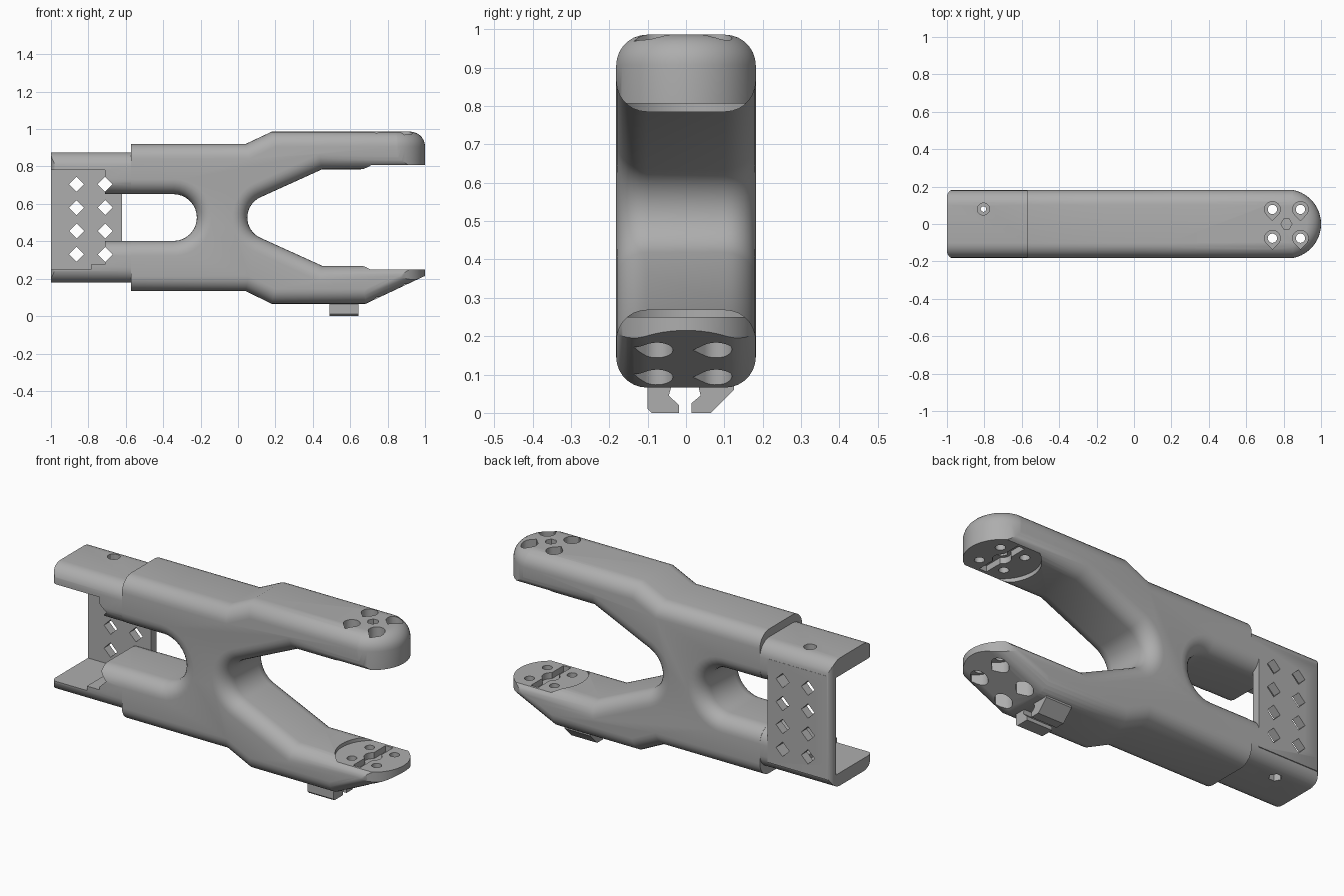
import bpy, bmesh
from math import cos, sin, radians

cube = bpy.data.objects.get("Cube")
if cube:
    bpy.data.objects.remove(cube, do_unlink=True)

grey = bpy.data.materials.new("plain grey")
grey.use_nodes = True
grey.diffuse_color = (0.42, 0.42, 0.42, 1)
grey.node_tree.nodes["Principled BSDF"].inputs["Base Color"].default_value = grey.diffuse_color

HALF = 0.182    # half of the depth
ROUND = 0.08    # edge rounding
MID = 0.527     # height of the mouth and slot centre line


def arc(cx, cy, r, start, end, n=16):
    angles = [radians(start + (end - start) * i / n) for i in range(n + 1)]
    return [(cx + r * cos(a), cy + r * sin(a)) for a in angles]


def prism(name, pts, axis, lo, hi, rounding=0):
    """Extrude a 2D outline along y or z, optionally rounding both rims."""
    bm = bmesh.new()
    k = 1 if axis == "y" else 2
    place = (lambda p: (p[0], lo, p[1])) if axis == "y" else (lambda p: (p[0], p[1], lo))
    face = bm.faces.new([bm.verts.new(place(p)) for p in pts])
    ext = bmesh.ops.extrude_face_region(bm, geom=[face])
    for v in ext["geom"]:
        if isinstance(v, bmesh.types.BMVert):
            v.co[k] = hi
    bmesh.ops.recalc_face_normals(bm, faces=bm.faces)
    if rounding:
        rim = [e for e in bm.edges if abs(e.verts[0].co[k] - e.verts[1].co[k]) < 1e-5]
        bmesh.ops.bevel(bm, geom=rim, offset=rounding, segments=7, profile=0.5,
                        affect="EDGES", clamp_overlap=False)
    mesh = bpy.data.meshes.new(name)
    bm.to_mesh(mesh)
    bm.free()
    mesh.materials.append(grey)
    ob = bpy.data.objects.new(name, mesh)
    bpy.context.collection.objects.link(ob)
    return ob


def box(name, x0, x1, z0, z1, y0=-0.5, y1=0.5):
    return prism(name, [(x0, z0), (x1, z0), (x1, z1), (x0, z1)], "y", y0, y1)


def disc(name, x, y, r, z0, z1, n=32):
    return prism(name, arc(x, y, r, 0, 360 - 360 / n, n - 1), "z", z0, z1)


def teardrop(name, x, y, r, z0, z1):
    tip = [(x, y - r * 1.42)]
    return prism(name, arc(x, y, r, -45, 225, 20) + tip, "z", z0, z1)


def combine(target, tool, operation):
    mod = target.modifiers.new("combine", "BOOLEAN")
    mod.operation, mod.solver, mod.object = operation, "EXACT", tool
    bpy.context.view_layer.update()
    graph = bpy.context.evaluated_depsgraph_get()
    mesh = bpy.data.meshes.new_from_object(target.evaluated_get(graph))
    target.modifiers.clear()
    target.data = mesh
    bpy.data.objects.remove(tool, do_unlink=True)


def cut(tool):
    combine(arm, tool, "DIFFERENCE")


# Forked body with a round-ended slot behind and a flared mouth in front
outline = [(-0.8, 0.92), (0.04, 0.92), (0.18, 0.986), (1.2, 0.986), (1.2, 0.785), (0.45, 0.785)]
outline += arc(0.169, MID, 0.119, 114.4, 245.6)
outline += [(0.45, 0.269), (1.2, 0.269), (1.2, 0.066), (0.18, 0.066), (0.04, 0.134),
            (-0.8, 0.134), (-0.8, 0.402)]
outline += arc(-0.345, MID, 0.125, -90, 90)
outline += [(-0.8, 0.652)]
arm = prism("forked_arm", outline, "y", -HALF, HALF, ROUND)
cut(box("sleeve_step", -1.5, -0.573, -0.5, 1.5))

# Slimmer rails of the rear sleeve
for z0, z1 in ((0.653, 0.876), (0.18, 0.401)):
    rail = prism("rail", [(-1.2, z0), (-0.4, z0), (-0.4, z1), (-1.2, z1)], "y",
                 0.001 - HALF, HALF - 0.001, ROUND)
    combine(arm, rail, "UNION")
cut(box("upper_pocket", -1.5, -0.71, 0.4, 0.78))
cut(box("lower_pocket", -1.5, -0.71, 0.275, 0.5))
cut(box("lower_ledge", -1.5, -0.785, 0.25, 0.5))

# Back wall with rows of diamond holes
combine(arm, box("back_wall", -1.2, -0.62, 0.235, 0.8, 0.135, HALF - 0.0005), "UNION")
for x in (-0.863, -0.71):
    for row in range(4):
        z = 0.33 + 0.125 * row
        cut(prism("diamond", arc(x, z, 0.04, 0, 270, 3), "y", -0.5, 0.5))

# Sloping underside of the lower jaw
keep = [(-1.4, -0.3), (-0.097, -0.3), (1.2, 0.309), (1.2, 1.4), (-1.4, 1.4)]
combine(arm, prism("slope", keep, "y", -HALF - 0.001, HALF + 0.001, ROUND), "INTERSECT")

# Rounded plan: half circle at the jaws, small corners at the rear
r = HALF + 0.003
plan = arc(1 - r, 0, r, -90, 90, 28)
plan += arc(-0.96, r - 0.04, 0.04, 90, 180, 5) + arc(-0.96, 0.04 - r, 0.04, 180, 270, 5)
combine(arm, prism("plan", plan, "z", -0.4, 0.9865, ROUND), "INTERSECT")

# Round pads with a keyed slot on the facing sides of the jaws
PAD = 0.815
for z0, z1, s0, s1 in ((0.7, 0.807, 0.7, 0.84), (0.25, 0.36, 0.217, 0.36)):
    cut(disc("pad", PAD, 0, 0.188, z0, z1, 48))
    cut(prism("slot", [(PAD - 0.022, -0.14), (PAD + 0.022, -0.14), (PAD + 0.022, 0.14),
                       (PAD - 0.022, 0.14)], "z", s0, s1))
    cut(disc("slot_centre", PAD, 0, 0.045, s0, s1))

# Bolt holes with teardrop counterbores through both jaws
for x in (0.74, 0.89):
    for y in (-0.076, 0.078):
        cut(disc("bolt", x, y, 0.025, -0.2, 1.2, 16))
        cut(teardrop("upper_bore", x, y, 0.042, 0.87, 1.2))
        cut(teardrop("lower_bore", x, y, 0.042, -0.2, 0.205))
cut(disc("centre_hole", PAD, 0, 0.03, 0.7, 1.2, 6))

# Small screw hole in the sleeve
cut(disc("screw", -0.805, 0.08, 0.015, -0.2, 1.2, 12))
cut(disc("screw_head", -0.805, 0.08, 0.033, 0.835, 1.2, 12))
cut(disc("screw_nut", -0.805, 0.08, 0.033, -0.2, 0.22, 6))


# Pair of cable claws under the lower jaw
def claw(name, pts):
    ob = box(name, 0.49, 0.645, 0, 1)
    hook = prism("hook", [(y, z) for y, z in pts], "z", 0.49, 0.645)
    for v in hook.data.vertices:
        y, z, x = v.co
        v.co = (x, y, z)
    ob.data = hook.data
    bpy.data.objects.remove(hook, do_unlink=True)
    return ob


claws = [
    claw("front_claw", [(-0.1, 0.08), (-0.1, 0.01), (-0.09, 0), (-0.018, 0), (-0.018, 0.02),
                        (-0.045, 0.045), (-0.035, 0.08)]),
    claw("back_claw", [(0.03, 0.08), (0.038, 0.045), (0.014, 0.025), (0.014, 0), (0.065, 0),
                       (0.125, 0.06), (0.125, 0.08)]),
]

bpy.ops.object.select_all(action="DESELECT")
for ob in [arm] + claws:
    ob.select_set(True)
bpy.context.view_layer.objects.active = arm
bpy.ops.object.shade_smooth_by_angle(angle=radians(30))
